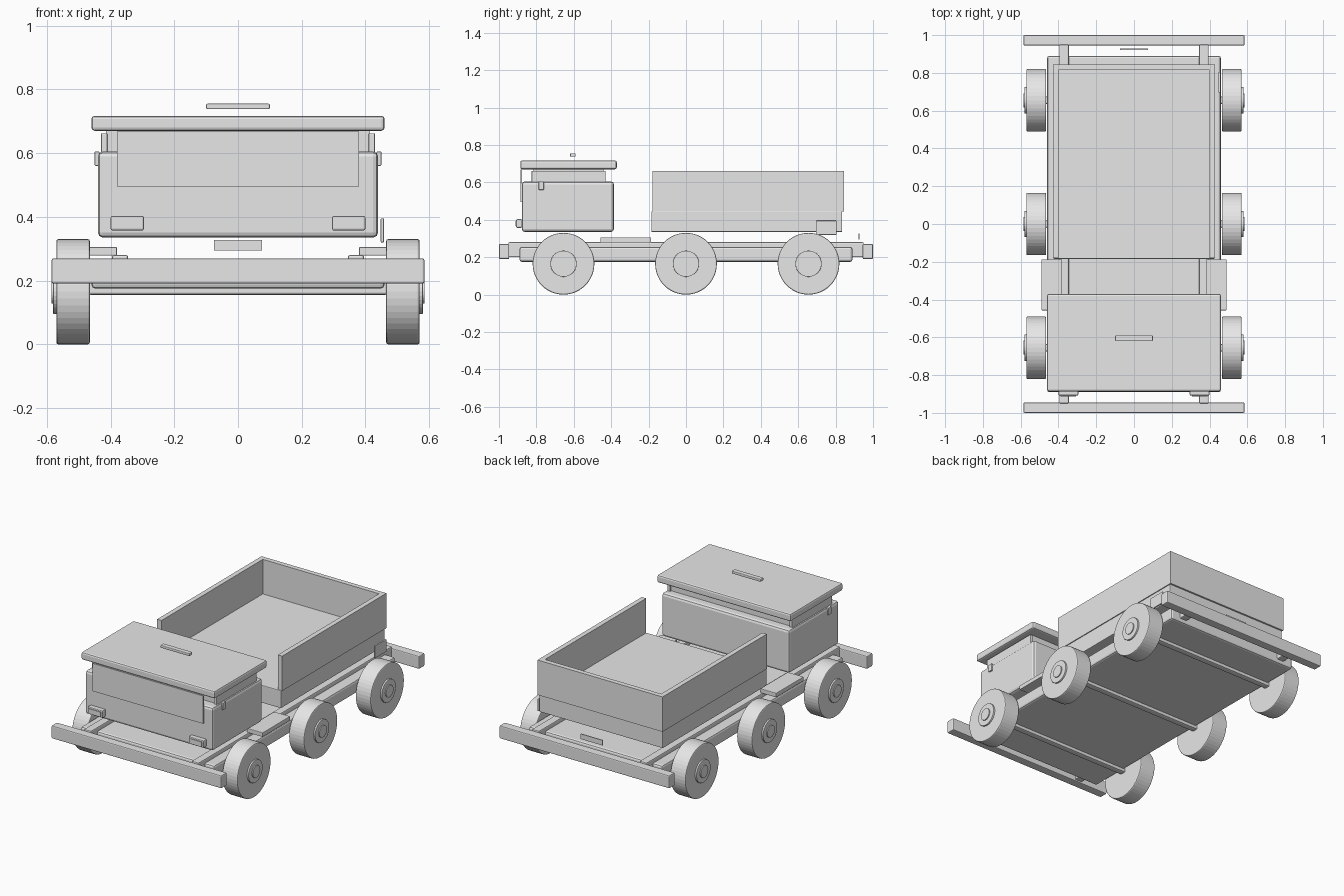
import bpy
import math

if "Cube" in bpy.data.objects:
    bpy.data.objects.remove(bpy.data.objects["Cube"])

grey = bpy.data.materials.new("plain grey")
grey.diffuse_color = (0.8, 0.8, 0.8, 1)
grey.use_nodes = True
grey.node_tree.nodes["Principled BSDF"].inputs["Base Color"].default_value = grey.diffuse_color


def finish(obj, name, bevel=0.0):
    obj.name = name
    obj.data.materials.append(grey)
    if bevel:
        m = obj.modifiers.new("soft edges", 'BEVEL')
        m.width = bevel
        m.segments = 2
        m.limit_method = 'ANGLE'
        m.angle_limit = math.radians(40)
    return obj


def box(name, x, y, z, bevel=0.0):
    """Box from its (low, high) extent on each axis."""
    bpy.ops.mesh.primitive_cube_add(
        size=1, location=[(a + b) / 2 for a, b in (x, y, z)])
    obj = bpy.context.object
    obj.scale = [b - a for a, b in (x, y, z)]
    bpy.ops.object.transform_apply(location=False, rotation=False, scale=True)
    return finish(obj, name, bevel)


def pair(name, x, y, z, bevel=0.0):
    """The same box on the right and the left."""
    box(name + "_right", x, y, z, bevel)
    box(name + "_left", (-x[1], -x[0]), y, z, bevel)


def disc(name, x0, x1, y, z, radius, sides, bevel=0.0):
    """Cylinder lying along x."""
    bpy.ops.mesh.primitive_cylinder_add(
        vertices=sides, radius=radius, depth=abs(x1 - x0),
        location=((x0 + x1) / 2, y, z), rotation=(0, math.pi / 2, 0))
    return finish(bpy.context.object, name, bevel)


# Chassis, rails and bumpers
box("deck", (-.46, .46), (-.89, .89), (.175, .255), .012)
pair("rail", (.345, .395), (-.95, .95), (.2, .28), .006)
box("front_bumper", (-.585, .585), (-1, -.945), (.19, .27), .006)
box("rear_bumper", (-.585, .585), (.945, 1), (.19, .27), .006)
pair("side_step", (.38, .49), (-.457, -.187), (.278, .305), .003)

# Wheels with stepped hubs, and axles
for label, y in (("front", -.655), ("middle", 0), ("rear", .655)):
    box(label + "_axle", (-.47, .47), (y - .02, y + .02), (.155, .195), .008)
    for side, s in (("right", 1), ("left", -1)):
        tag = label + "_" + side
        disc(tag + "_wheel", s * .465, s * .57, y, .165, .165, 48, .006)
        disc(tag + "_hub", s * .55, s * .58, y, .165, .07, 32, .002)
        disc(tag + "_hub_cap", s * .57, s * .586, y, .165, .037, 24)

# Cab
box("cab_body", (-.44, .44), (-.878, -.385), (.335, .605), .016)
box("cab_upper", (-.415, .415), (-.815, -.44), (.6, .672))
pair("side_window", (.41, .43), (-.825, -.43), (.6, .662), .003)
box("windscreen", (-.38, .38), (-.885, -.876), (.495, .668))
box("roof", (-.46, .46), (-.886, -.37), (.67, .717), .01)
box("roof_marker", (-.1, .1), (-.62, -.59), (.738, .755), .004)
pair("door_handle", (.435, .45), (-.788, -.76), (.56, .605), .003)
pair("headlight", (.295, .4), (-.908, -.876), (.357, .403), .006)
pair("headlight_lens", (.307, .388), (-.912, -.905), (.367, .394))

# Cargo bed, open toward the cab
box("bed_base", (-.425, .425), (-.185, .835), (.335, .445), .004)
pair("bed_side_wall", (.4, .43), (-.18, .83), (.443, .66))
box("bed_rear_wall", (-.43, .43), (.815, .845), (.443, .66))

# Rear plate and fuel panel
box("rear_plate", (-.075, .075), (.922, .928), (.295, .327))
box("fuel_panel", (.448, .458), (.695, .805), (.32, .395), .002)
